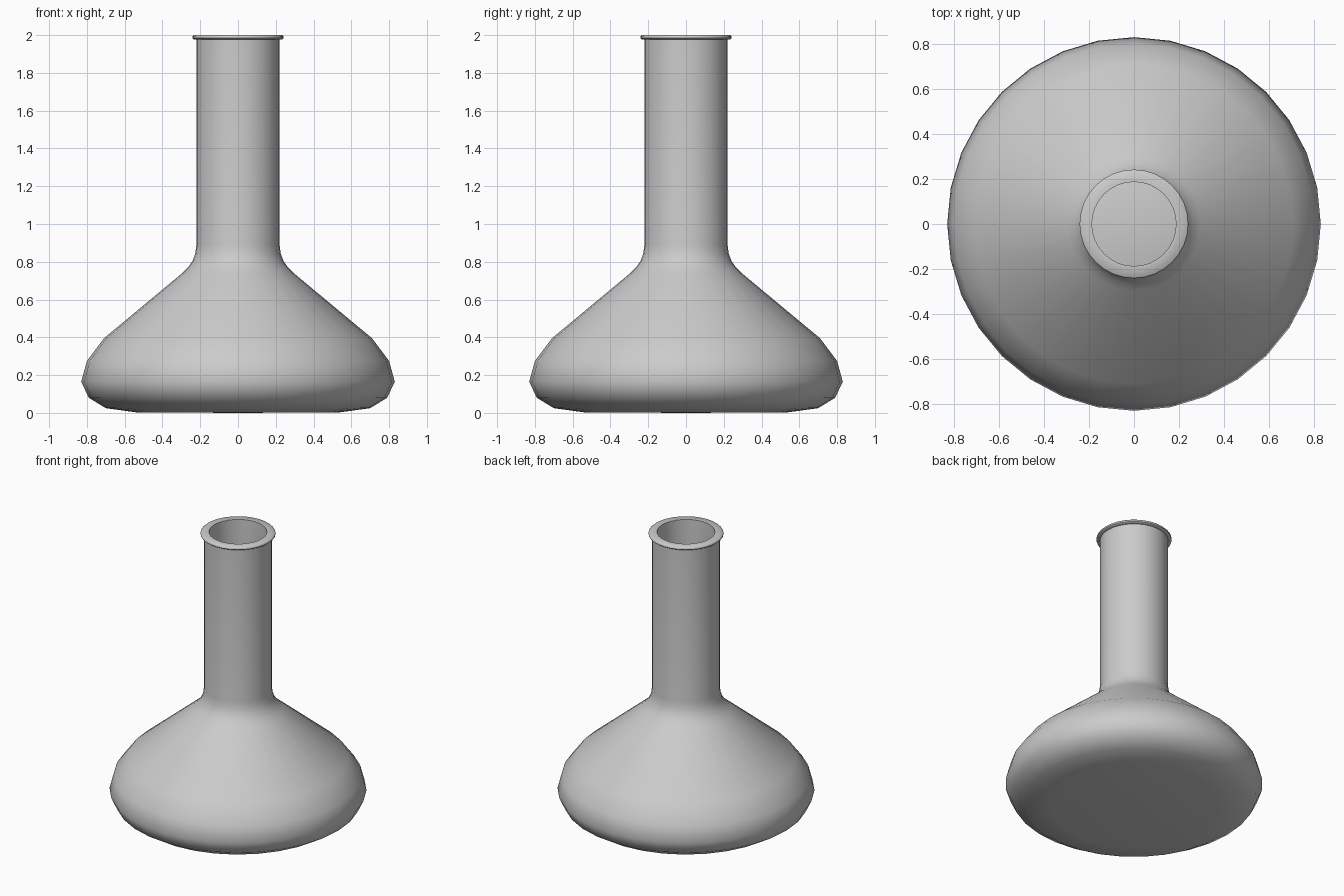
import bpy, bmesh, math

if "Cube" in bpy.data.objects:
    bpy.data.objects.remove(bpy.data.objects["Cube"])

SIDES = 32


def lathe(name, profile):
    """Revolve an (r, z) profile that starts and ends on the z axis."""
    bm = bmesh.new()
    verts = [bm.verts.new((r, 0, z)) for r, z in profile]
    edges = [bm.edges.new(pair) for pair in zip(verts, verts[1:])]
    bmesh.ops.spin(bm, geom=verts + edges, cent=(0, 0, 0), axis=(0, 0, 1),
                   angle=2 * math.pi, steps=SIDES, use_merge=False)
    bmesh.ops.remove_doubles(bm, verts=bm.verts, dist=1e-4)
    bmesh.ops.recalc_face_normals(bm, faces=bm.faces)
    mesh = bpy.data.meshes.new(name)
    bm.to_mesh(mesh)
    bm.free()
    obj = bpy.data.objects.new(name, mesh)
    bpy.context.collection.objects.link(obj)
    bpy.ops.object.select_all(action='DESELECT')
    obj.select_set(True)
    bpy.context.view_layer.objects.active = obj
    bpy.ops.object.shade_smooth_by_angle(angle=math.radians(46))
    return obj


# Flask: base, rounded belly, cone shoulder, neck, lip, then inner wall
outer = [(0, 0), (0.54, 0.003), (0.70, 0.025), (0.79, 0.08), (0.83, 0.165),
         (0.80, 0.275), (0.71, 0.395), (0.295, 0.74), (0.265, 0.77),
         (0.24, 0.805), (0.226, 0.845), (0.22, 0.89), (0.22, 1.978)]
lip = [(0.235, 1.978), (0.242, 1.984), (0.242, 1.994), (0.236, 2.0),
       (0.187, 2.0)]
inner = [(0.187, 0.88), (0.20, 0.82), (0.25, 0.745), (0.695, 0.378),
         (0.78, 0.265), (0.805, 0.168), (0.77, 0.095), (0.69, 0.048),
         (0.54, 0.026), (0, 0.024)]
lathe("flask", outer + lip + inner)

# Liquid filling the belly
lathe("liquid", [(0, 0.03), (0.54, 0.032), (0.685, 0.054), (0.763, 0.1),
                 (0.797, 0.17), (0.772, 0.262), (0.688, 0.374),
                 (0.445, 0.575), (0, 0.575)])
